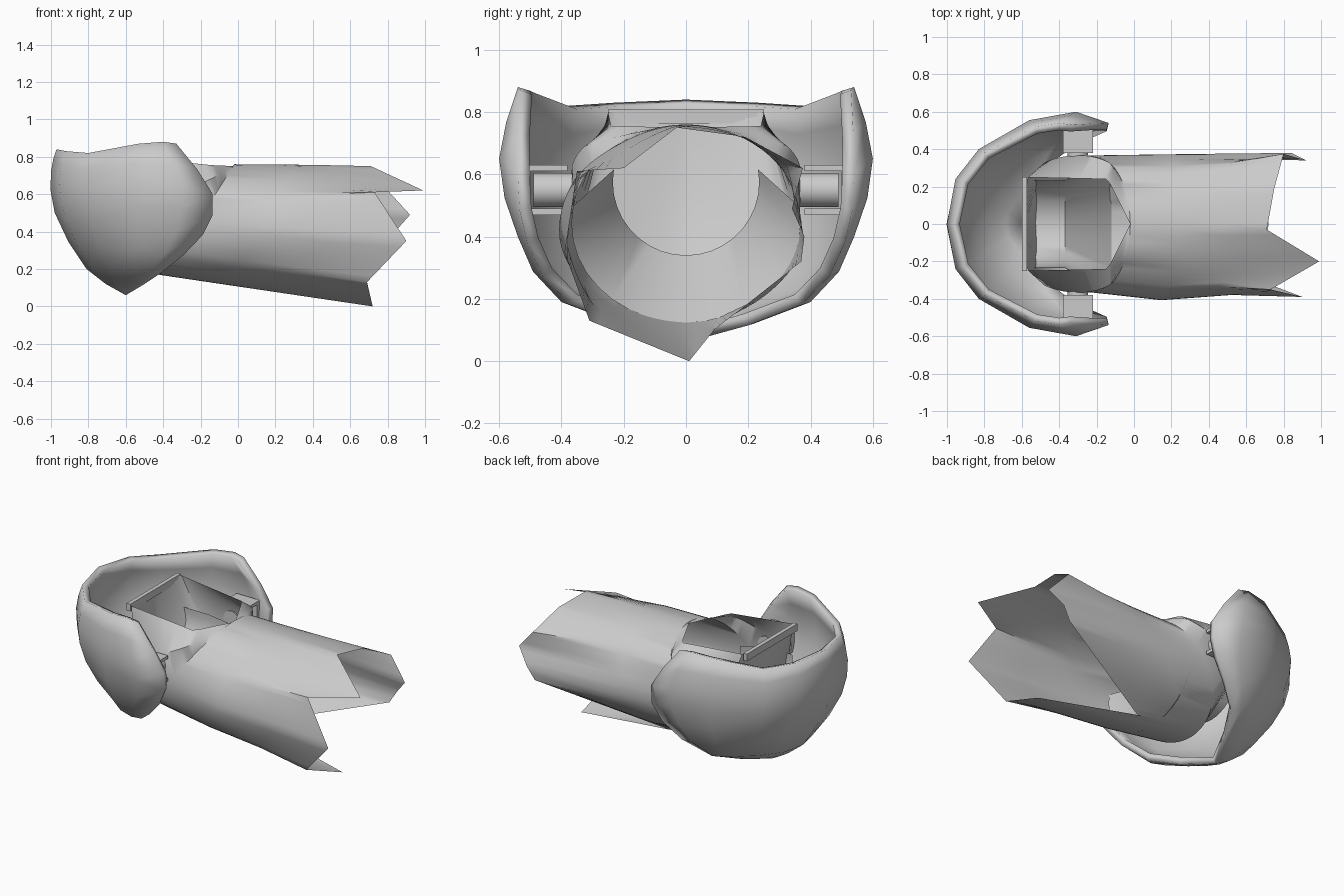
import bpy, bmesh, math
from math import sin, cos, radians
from mathutils import Vector

if "Cube" in bpy.data.objects:
    bpy.data.objects.remove(bpy.data.objects["Cube"])


def make(name, verts, faces, thick=0, centre=(0, 0, 0)):
    me = bpy.data.meshes.new(name)
    me.from_pydata(verts, [], faces)
    ob = bpy.data.objects.new(name, me)
    bpy.context.collection.objects.link(ob)
    bm = bmesh.new()
    bm.from_mesh(me)
    bmesh.ops.remove_doubles(bm, verts=bm.verts, dist=0.0005)
    bmesh.ops.recalc_face_normals(bm, faces=bm.faces)
    # normals point away from the given centre
    c = Vector(centre)
    if sum(f.normal.dot(f.calc_center_median() - c) for f in bm.faces) < 0:
        bmesh.ops.reverse_faces(bm, faces=bm.faces)
    bm.to_mesh(me)
    bm.free()
    if thick:
        m = ob.modifiers.new("thickness", 'SOLIDIFY')
        m.thickness = thick
        m.offset = -1
    bpy.ops.object.select_all(action='DESELECT')
    ob.select_set(True)
    bpy.context.view_layer.objects.active = ob
    bpy.ops.object.shade_smooth_by_angle(angle=radians(40))
    return ob


def interp(keys, t):
    for a, b in zip(keys, keys[1:]):
        if a[0] <= t <= b[0]:
            f = (t - a[0]) / (b[0] - a[0])
            return [p + (q - p) * f for p, q in zip(a[1:], b[1:])]
    return list(keys[-1][1:])


def refine(pts):
    """Insert a smooth midpoint between neighbours."""
    pts = [Vector(p) for p in pts]
    out = [pts[0]]
    for i in range(len(pts) - 1):
        p, q = pts[i], pts[i + 1]
        before = pts[i - 1] if i else 2 * p - q
        after = pts[i + 2] if i + 2 < len(pts) else 2 * q - p
        out += [(9 * (p + q) - before - after) / 16, q]
    return out


def grid_faces(rows, cols, closed):
    n = cols if closed else cols - 1
    return [(r * cols + c, r * cols + (c + 1) % cols,
             (r + 1) * cols + (c + 1) % cols, (r + 1) * cols + c)
            for r in range(rows - 1) for c in range(n)]


# Sleeve: bent tube with a torn far end and a six-sided mouth on top
def sleeve_point(x, a):
    bottom = 0.17 - (x + 0.43) * 0.148
    mid, rz = (0.76 + bottom) / 2, (0.76 - bottom) / 2
    return Vector((x, (0.37 + 0.015 * x) * cos(a), mid + rz * sin(a)))


# torn edge: angle (0 is the back, +y side), then the point
TORN = [(0, .84, .38, .40), (20, .92, .34, .49), (40, .80, .375, .62),
        (60, .75, .19, .72), (95, .71, -.03, .75), (125, .99, -.20, .62),
        (150, .73, -.35, .61), (185, .90, -.39, .35), (220, .69, -.31, .13),
        (270, .72, .01, 0), (285, .05, .09, .10), (350, .79, .37, .32),
        (360, .84, .38, .40)]
# upper mouth: sine of angle, x, half width, z
MOUTH = [(-1, -.585, 0, .80), (-.6, -.575, .25, .80),
         (.6, -.14, .24, .755), (1, -.02, 0, .75)]
N = 72
rings = [[] for _ in range(6)]
for i in range(N):
    deg = i * 360 / N
    a = radians(deg)
    s = max(-1, min(1, sin(a)))
    x, w, z = interp(MOUTH, s)
    p0 = Vector((x, math.copysign(w, cos(a)), z))
    x1 = -0.22 + 0.2 * s
    p1 = sleeve_point(x1, a)
    mid = (p0 + p1) / 2
    mid.y *= 1.2
    low = max(0, -s)
    mid.x -= 0.05 * low
    mid.z -= 0.10 * low
    end = Vector(interp(TORN, deg))
    rings[0].append(p0)
    rings[1].append(mid)
    rings[2].append(p1)
    for k in (1, 2, 3):
        p = p1.lerp(end, k / 3)
        if k < 3:
            p = p.lerp(sleeve_point(p.x, a), 0.75 if k == 1 else 0.4)
        if k == 1:  # slight swelling on the front side
            p.y -= 0.035 * max(0, -cos(a)) ** 2
        rings[2 + k].append(p)
make("sleeve", [p for r in rings for p in r], grid_faces(6, N, True),
     centre=(0, 0, .45))

# Liner: floor rising to a narrow trough behind the mouth
liner = [[], [], []]
for deg in range(170, 371, 10):
    a = radians(deg)
    liner[0].append(sleeve_point(-.12, a) * 1)
    for row, x in ((1, -.37), (2, -.575)):
        liner[row].append(Vector((x, .235 * cos(a), .575 + .235 * sin(a))))
make("inner_liner", [p for r in liner for p in r], grid_faces(3, 21, False),
     centre=(-.3, 0, .55))

# Cup guard: half columns from the back centre to the wing edge
CUP = [
    [(-.97, 0, .84), (-1, 0, .72), (-.98, 0, .50), (-.81, 0, .20), (-.60, 0, .06)],
    [(-.92, .23, .83), (-.955, .24, .68), (-.92, .23, .46), (-.78, .14, .20), (-.60, 0, .06)],
    [(-.80, .38, .82), (-.83, .40, .65), (-.79, .38, .44), (-.69, .26, .20), (-.60, 0, .06)],
    [(-.53, .52, .87), (-.56, .555, .66), (-.54, .52, .42), (-.55, .38, .20), (-.60, 0, .06)],
    [(-.40, .54, .88), (-.31, .60, .65), (-.33, .54, .40), (-.46, .40, .19), (-.60, 0, .06)],
    [(-.33, .53, .87), (-.135, .54, .60), (-.19, .51, .38), (-.41, .37, .18), (-.60, 0, .06)],
]
cols = [[(x, -y, z) for x, y, z in c] for c in CUP[:0:-1]] + CUP
cols = [refine(c) for c in cols]
make("cup_guard", [p for c in cols for p in c],
     grid_faces(len(cols), 9, False), 0.04, (-.4, 0, .55))


# Lip and hinges
def box(name, loc, size):
    bpy.ops.mesh.primitive_cube_add(size=1, location=loc)
    ob = bpy.context.object
    ob.name = name
    ob.scale = size


box("mouth_back_lip", (-.585, 0, .785), (.025, .50, .045))
for side, y in (("front", -1), ("back", 1)):
    for level, z in (("lower", .48), ("upper", .62)):
        box(f"{side}_{level}_hinge_plate", (-.30, y * .455, z), (.16, .15, .02))
    box(f"{side}_hinge_base", (-.30, y * .515, .55), (.16, .03, .16))
    bpy.ops.mesh.primitive_cylinder_add(
        vertices=16, radius=.055, depth=.13,
        location=(-.30, y * .425, .55), rotation=(math.pi / 2, 0, 0))
    bpy.context.object.name = side + "_hinge_pin"
    bpy.ops.object.shade_smooth_by_angle(angle=radians(40))
